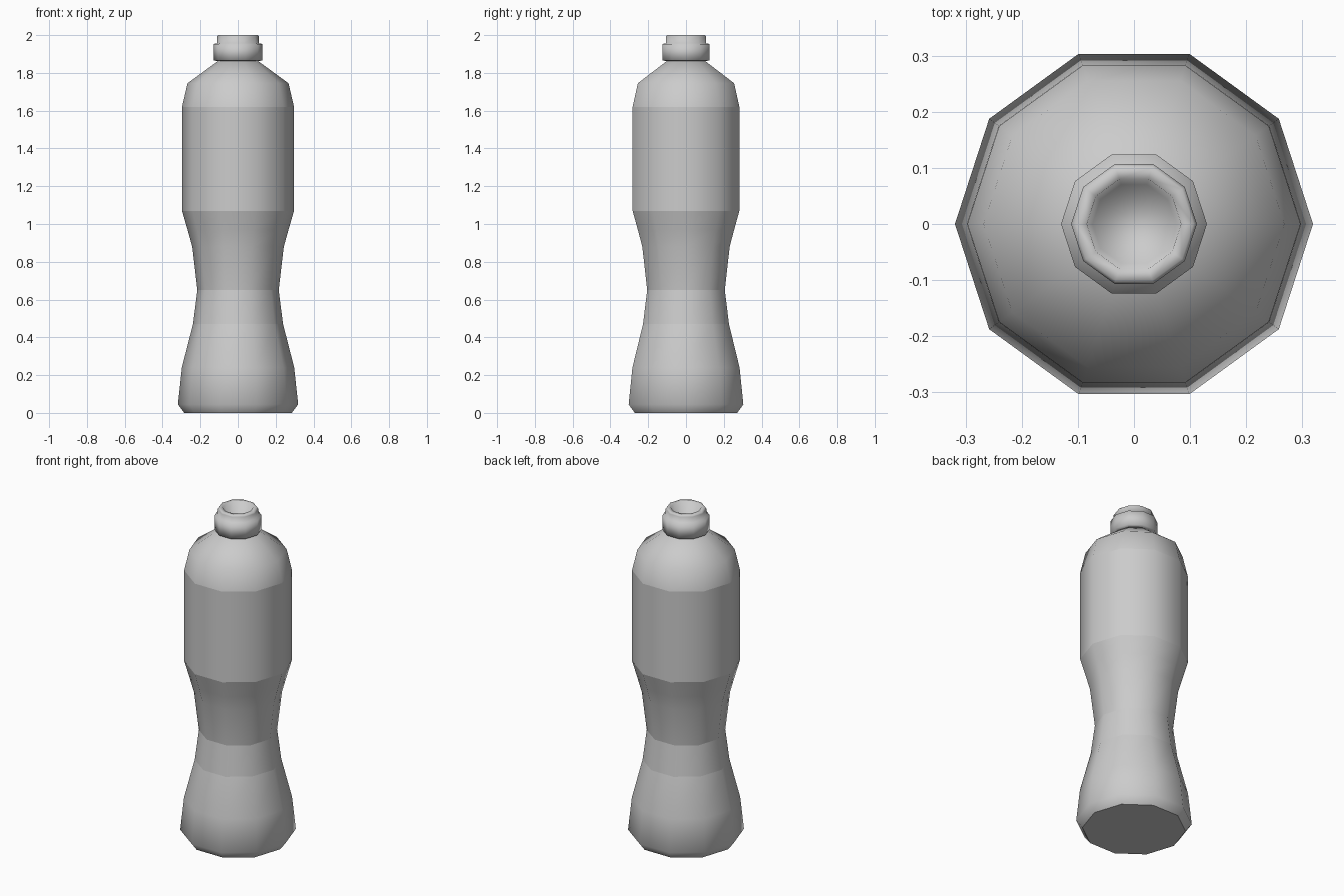
import bpy, bmesh
from math import cos, sin, pi

if "Cube" in bpy.data.objects:
    bpy.data.objects.remove(bpy.data.objects["Cube"])

SIDES = 10


def lathe(name, profile, sharp):
    """Spin a (radius, z) profile into a closed ten-sided solid; rings listed in sharp keep a hard edge."""
    bm = bmesh.new()
    rings = []
    for r, z in profile:
        rings.append([bm.verts.new((r * cos(2 * pi * i / SIDES), r * sin(2 * pi * i / SIDES), z))
                      for i in range(SIDES)])
    for a, b in zip(rings, rings[1:]):
        for i in range(SIDES):
            j = (i + 1) % SIDES
            bm.faces.new((a[i], a[j], b[j], b[i]))
    bm.faces.new(rings[0][::-1])
    bm.faces.new(rings[-1])
    for f in bm.faces:
        f.smooth = True
    for k in sharp:
        for i in range(SIDES):
            bm.edges.get((rings[k][i], rings[k][(i + 1) % SIDES])).smooth = False
    bmesh.ops.recalc_face_normals(bm, faces=bm.faces)
    mesh = bpy.data.meshes.new(name)
    bm.to_mesh(mesh)
    bm.free()
    obj = bpy.data.objects.new(name, mesh)
    bpy.context.collection.objects.link(obj)
    return obj


# Body: chamfered foot, pinched waist, straight barrel and sloped shoulder
lathe("bottle_body", [
    (0.285, 0.0), (0.319, 0.045), (0.298, 0.24), (0.239, 0.47), (0.216, 0.65),
    (0.243, 0.88), (0.268, 0.97), (0.297, 1.07), (0.297, 1.62), (0.268, 1.745),
    (0.108, 1.862)],
    sharp=[0, 3, 4, 7, 8])

# Neck: collar, mouth ring and the recessed opening
lathe("bottle_neck", [
    (0.105, 1.862), (0.13, 1.866), (0.13, 1.953), (0.112, 1.957), (0.112, 1.992),
    (0.106, 2.0), (0.084, 2.0), (0.074, 1.94)],
    sharp=[0])
